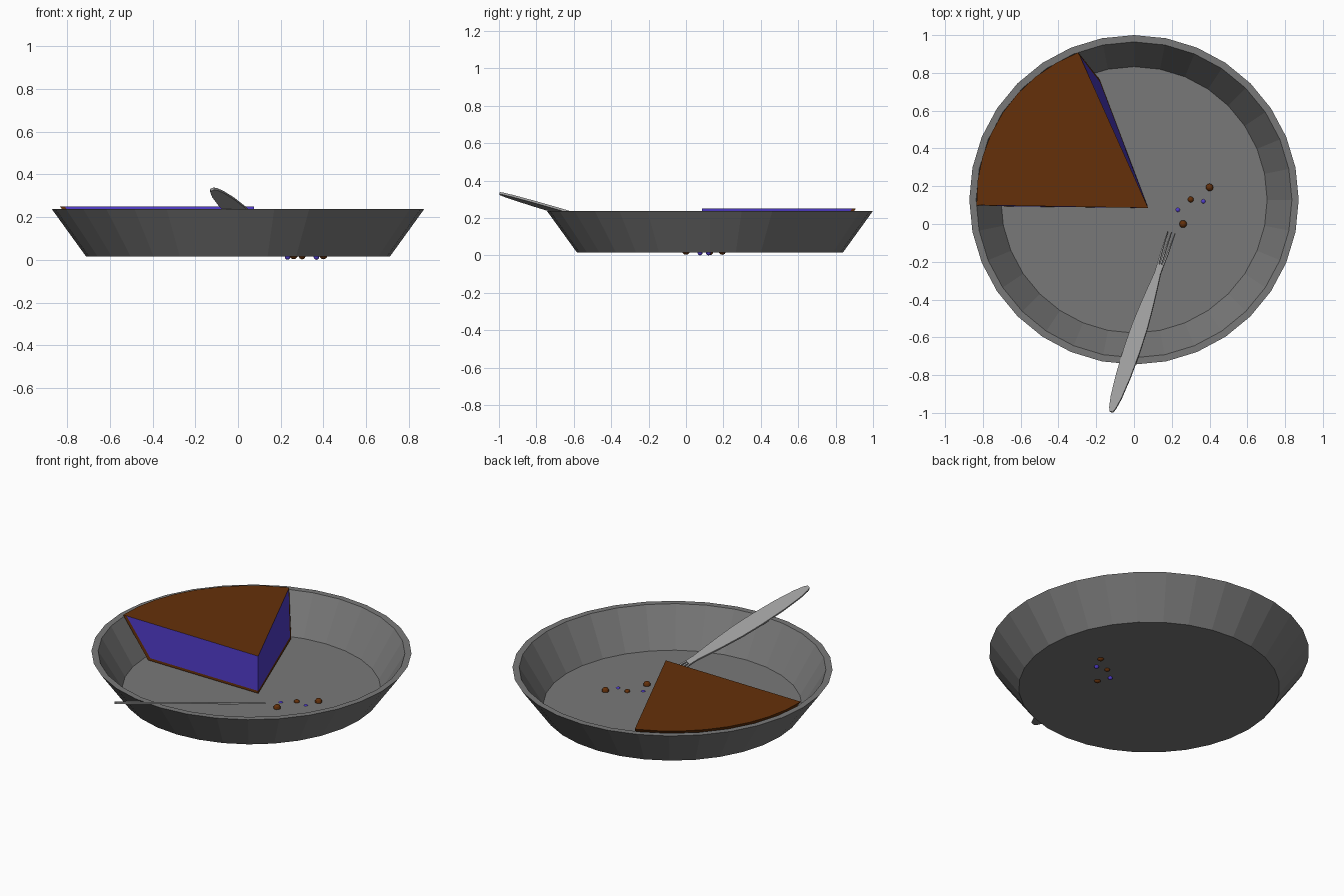
import bpy, bmesh, math
from mathutils import Vector

if "Cube" in bpy.data.objects:
    bpy.data.objects.remove(bpy.data.objects["Cube"])

CENTRE = Vector((0, 0.128, 0))


def material(name, rgb):
    m = bpy.data.materials.new(name)
    m.diffuse_color = (*rgb, 1)
    m.use_nodes = True
    m.node_tree.nodes["Principled BSDF"].inputs["Base Color"].default_value = m.diffuse_color
    return m


brown = material("crust_brown", (0.13, 0.03, 0.003))
purple = material("berry_purple", (0.085, 0.047, 0.62))
dark_grey = material("dish_grey", (0.19, 0.19, 0.19))
mid_grey = material("fork_grey", (0.33, 0.33, 0.33))


def finish(name, bm, mats=()):
    bmesh.ops.recalc_face_normals(bm, faces=bm.faces)
    me = bpy.data.meshes.new(name)
    bm.to_mesh(me)
    bm.free()
    for m in mats:
        me.materials.append(m)
    ob = bpy.data.objects.new(name, me)
    bpy.context.collection.objects.link(ob)
    return ob


def arc(bm, r, z, a0, a1, n):
    pts = []
    for i in range(n):
        a = math.radians(a0 + (a1 - a0) * i / (n - 1))
        pts.append(bm.verts.new(CENTRE + Vector((r * math.cos(a), r * math.sin(a), z))))
    return pts


# Pie dish: lathed shell with a flat rim and thin floor
bm = bmesh.new()
SIDES = 32
profile = [(0.711, 0.015), (0.872, 0.238), (0.836, 0.238), (0.705, 0.019)]
rings = [arc(bm, r, z, 0, 360 - 360 / SIDES, SIDES) for r, z in profile]
for a, b in zip(rings, rings[1:]):
    for i in range(SIDES):
        j = (i + 1) % SIDES
        bm.faces.new((a[i], a[j], b[j], b[i]))
bm.faces.new(rings[0])
bm.faces.new(rings[-1])
finish("pie_dish", bm, (dark_grey,))

# Pie slice: brown top, outer wall and base, purple filling on the cut faces
bm = bmesh.new()
N = 9
tip = [bm.verts.new((0.075, 0.085, z)) for z in (0.026, 0.041, 0.25)]
base = arc(bm, 0.665, 0.026, 106, 183, N)
fill_low = arc(bm, 0.65, 0.041, 106.2, 183, N)
fill_top = arc(bm, 0.812, 0.25, 110.6, 182, N)
rim = arc(bm, 0.834, 0.25, 110.8, 182, N)
bm.faces.new([tip[0]] + base)
bm.faces.new([tip[2]] + fill_top)
for i in range(N - 1):
    bm.faces.new((base[i], base[i + 1], rim[i + 1], rim[i]))
    bm.faces.new((fill_top[i], fill_top[i + 1], rim[i + 1], rim[i]))
for e in (0, N - 1):
    bm.faces.new((tip[0], base[e], fill_low[e], tip[1]))
    bm.faces.new((base[e], rim[e], fill_top[e], fill_low[e]))
    bm.faces.new((tip[1], fill_low[e], fill_top[e], tip[2])).material_index = 1
for v in [v for v in fill_low if not v.link_faces]:
    bm.verts.remove(v)
finish("pie_slice", bm, (brown, purple))

# Fork frame: u along the fork to the tines, w across it, n out of it
HANDLE_END = Vector((-0.12, -0.995, 0.33))
TINE_END = Vector((0.198, -0.045, 0.05))
length = (TINE_END - HANDLE_END).length
u = (TINE_END - HANDLE_END).normalized()
w = Vector((0.923, -0.218, 0.319))
w = (w - u * w.dot(u)).normalized()
n = w.cross(u).normalized()


def strip(bm, stations, half_thick):
    """Flat bar through stations (t along, offset across, half width)."""
    prev = None
    for t, off, hw in stations:
        c = HANDLE_END + u * (t * length) + w * off
        ring = [bm.verts.new(c + w * sx * hw + n * sz * half_thick)
                for sx, sz in ((-1, -1), (1, -1), (1, 1), (-1, 1))]
        if prev:
            for i in range(4):
                j = (i + 1) % 4
                bm.faces.new((prev[i], prev[j], ring[j], ring[i]))
        else:
            bm.faces.new(ring)
        prev = ring
    bm.faces.new(prev)


# Fork handle and neck
bm = bmesh.new()
strip(bm, [(0, 0, 0.008), (0.02, 0, 0.018), (0.08, 0, 0.03), (0.2, 0, 0.041),
           (0.35, 0, 0.046), (0.48, 0, 0.044), (0.6, 0, 0.035), (0.7, 0, 0.025),
           (0.77, 0, 0.017), (0.82, 0, 0.018)], 0.006)
finish("fork_handle", bm, (mid_grey,))

# Fork tines
bm = bmesh.new()
for k in (-1, 0, 1):
    strip(bm, [(0.8, k * 0.013, 0.005), (0.88, k * 0.018, 0.004),
               (1.0, k * 0.021, 0.0015)], 0.004)
finish("fork_tines", bm, (mid_grey,))

# Crumbs and berry bits scattered on the dish floor
for i, (x, y, z, r, mat) in enumerate([
        (0.26, 0.0, 0.023, 0.02, brown), (0.30, 0.13, 0.018, 0.016, brown),
        (0.40, 0.194, 0.023, 0.02, brown),
        (0.232, 0.075, 0.013, 0.013, purple), (0.367, 0.12, 0.013, 0.013, purple)]):
    bm = bmesh.new()
    bmesh.ops.create_uvsphere(bm, u_segments=12, v_segments=8, radius=r)
    bmesh.ops.translate(bm, verts=bm.verts, vec=(x, y, z))
    finish(f"crumb_{i + 1}", bm, (mat,))
